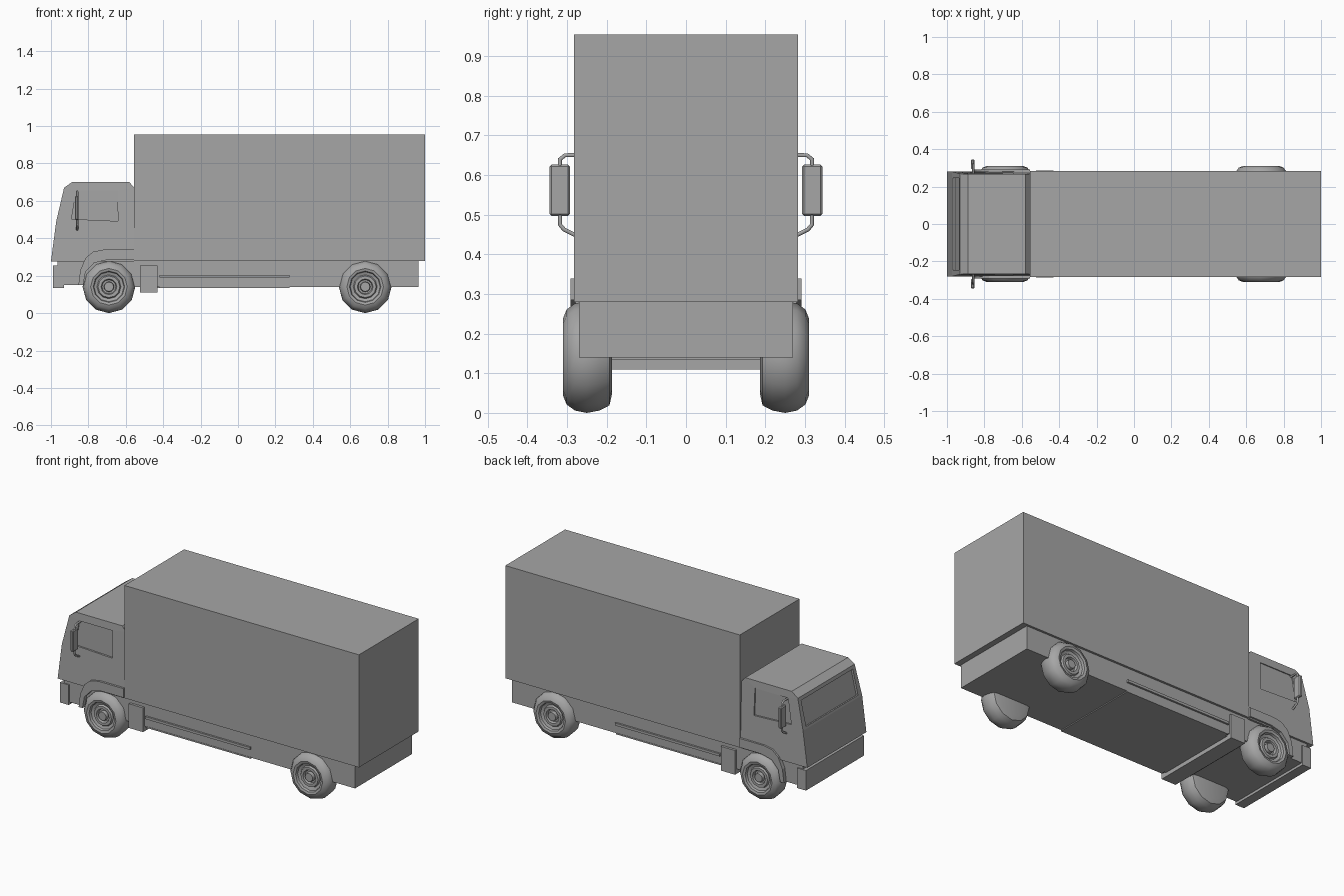
import bpy, bmesh, math
from mathutils import Vector

cube = bpy.data.objects.get("Cube")
if cube:
    bpy.data.objects.remove(cube, do_unlink=True)

GREY = (0.38, 0.38, 0.38, 1)
paint = bpy.data.materials.new("plain_grey")
paint.use_nodes = True
paint.diffuse_color = GREY
paint.node_tree.nodes["Principled BSDF"].inputs["Base Color"].default_value = GREY


def finish(name, bm):
    bmesh.ops.recalc_face_normals(bm, faces=bm.faces)
    mesh = bpy.data.meshes.new(name)
    bm.to_mesh(mesh)
    bm.free()
    mesh.materials.append(paint)
    obj = bpy.data.objects.new(name, mesh)
    bpy.context.collection.objects.link(obj)
    return obj


def prism(name, profile, y0, y1, taper=None):
    """Extrude an x-z profile along y."""
    bm = bmesh.new()
    face = bm.faces.new([bm.verts.new((x, y0, z)) for x, z in profile])
    out = bmesh.ops.extrude_face_region(bm, geom=[face])
    for v in out["geom"]:
        if isinstance(v, bmesh.types.BMVert):
            v.co.y = y1
    if taper:
        for v in bm.verts:
            v.co.y *= taper(v.co.z)
    return finish(name, bm)


def box(name, x0, x1, y0, y1, z0, z1):
    return prism(name, [(x0, z0), (x1, z0), (x1, z1), (x0, z1)], y0, y1)


def cut(target, cutter):
    mod = target.modifiers.new(cutter.name, "BOOLEAN")
    mod.operation = "DIFFERENCE"
    mod.solver = "EXACT"
    mod.object = cutter
    cutter.hide_render = True
    cutter.hide_viewport = True
    cutter.display_type = "WIRE"


def tube(name, points, radius):
    curve = bpy.data.curves.new(name, "CURVE")
    curve.dimensions = "3D"
    curve.bevel_depth = radius
    curve.bevel_resolution = 1
    curve.use_fill_caps = True
    line = curve.splines.new("POLY")
    line.points.add(len(points) - 1)
    for p, co in zip(line.points, points):
        p.co = (*co, 1)
    curve.materials.append(paint)
    obj = bpy.data.objects.new(name, curve)
    bpy.context.collection.objects.link(obj)


def wheel(name, x, side):
    """Lathe a (y, radius) profile around the axle."""
    profile = [(0.187, 0), (0.187, 0.095), (0.193, 0.122), (0.218, 0.135), (0.25, 0.141),
               (0.28, 0.135), (0.301, 0.12), (0.31, 0.098), (0.306, 0.084), (0.292, 0.08),
               (0.286, 0.064), (0.296, 0.058), (0.296, 0.042), (0.28, 0.037),
               (0.28, 0.028), (0.3, 0.025), (0.3, 0)]
    bm = bmesh.new()
    verts = [bm.verts.new((x, side * y, 0.141 - r)) for y, r in profile]
    edges = [bm.edges.new(pair) for pair in zip(verts, verts[1:])]
    bmesh.ops.spin(bm, geom=verts + edges, cent=(x, 0, 0.141), axis=(0, 1, 0),
                   angle=math.tau, steps=12, use_merge=True)
    bmesh.ops.remove_doubles(bm, verts=bm.verts, dist=0.0005)
    obj = finish(name, bm)
    bpy.context.view_layer.objects.active = obj
    bpy.ops.object.select_all(action="DESELECT")
    obj.select_set(True)
    bpy.ops.object.shade_smooth_by_angle(angle=math.radians(35))


# Cargo body and chassis
box("cargo_box", -0.555, 1.0, -0.283, 0.283, 0.28, 0.955)
box("chassis", -0.56, 0.965, -0.27, 0.27, 0.14, 0.281)
box("underfloor_plate", -0.43, 0.275, -0.25, 0.25, 0.134, 0.142)
box("cross_beam", -0.525, -0.43, -0.285, 0.285, 0.11, 0.255)

# Cab, narrowing above the waistline
cab = prism("cab", [(-1, 0.277), (-0.972, 0.49), (-0.93, 0.67), (-0.888, 0.70),
                    (-0.58, 0.70), (-0.557, 0.672), (-0.557, 0.277)], -0.28, 0.28,
            lambda z: 1 - 0.22 * max(0, z - 0.49))
box("cab_base", -0.965, -0.555, -0.268, 0.268, 0.15, 0.278)
box("front_bumper", -0.988, -0.93, -0.275, 0.275, 0.135, 0.255)

# Recessed windscreen
low, high = Vector((-0.969, 0.503)), Vector((-0.935, 0.65))
inward = Vector((0.012, -0.003))
cut(cab, prism("windscreen_cutter", [low + inward, high + inward, high - 4 * inward,
                                     low - 4 * inward], -0.245, 0.245))

for side, word in ((1, "left"), (-1, "right")):
    # Recessed door window
    cut(cab, prism(word + "_window_cutter",
                   [(-0.89, 0.503), (-0.865, 0.655), (-0.645, 0.655), (-0.642, 0.492)],
                   side * 0.263, side * 0.32))
    # Flared fender over the front wheel
    prism(word + "_fender",
          [(-0.853, 0.15), (-0.843, 0.23), (-0.815, 0.295), (-0.775, 0.328), (-0.72, 0.339),
           (-0.557, 0.339), (-0.557, 0.285), (-0.70, 0.285), (-0.77, 0.268),
           (-0.815, 0.22), (-0.828, 0.15)], side * 0.26, side * 0.291)
    # Side rails
    box(word + "_side_rail", -0.42, 0.275, side * 0.26, side * 0.281, 0.19, 0.205)
    box(word + "_lower_rail", -0.42, 0.275, side * 0.24, side * 0.272, 0.134, 0.142)
    # Mirror with bent arms
    mirror = box(word + "_mirror", -0.872, -0.852, side * 0.293, side * 0.344, 0.497, 0.626)
    bevel = mirror.modifiers.new("soft_edges", "BEVEL")
    bevel.width = 0.005
    bevel.segments = 1
    tube(word + "_mirror_top_arm",
         [(-0.86, side * 0.262, 0.65), (-0.86, side * 0.305, 0.65),
          (-0.86, side * 0.318, 0.64), (-0.86, side * 0.318, 0.61)], 0.006)
    tube(word + "_mirror_bottom_arm",
         [(-0.86, side * 0.318, 0.51), (-0.86, side * 0.318, 0.475),
          (-0.86, side * 0.308, 0.463), (-0.86, side * 0.275, 0.446)], 0.006)
    # Wheels
    wheel(word + "_front_wheel", -0.69, side)
    wheel(word + "_rear_wheel", 0.68, side)
